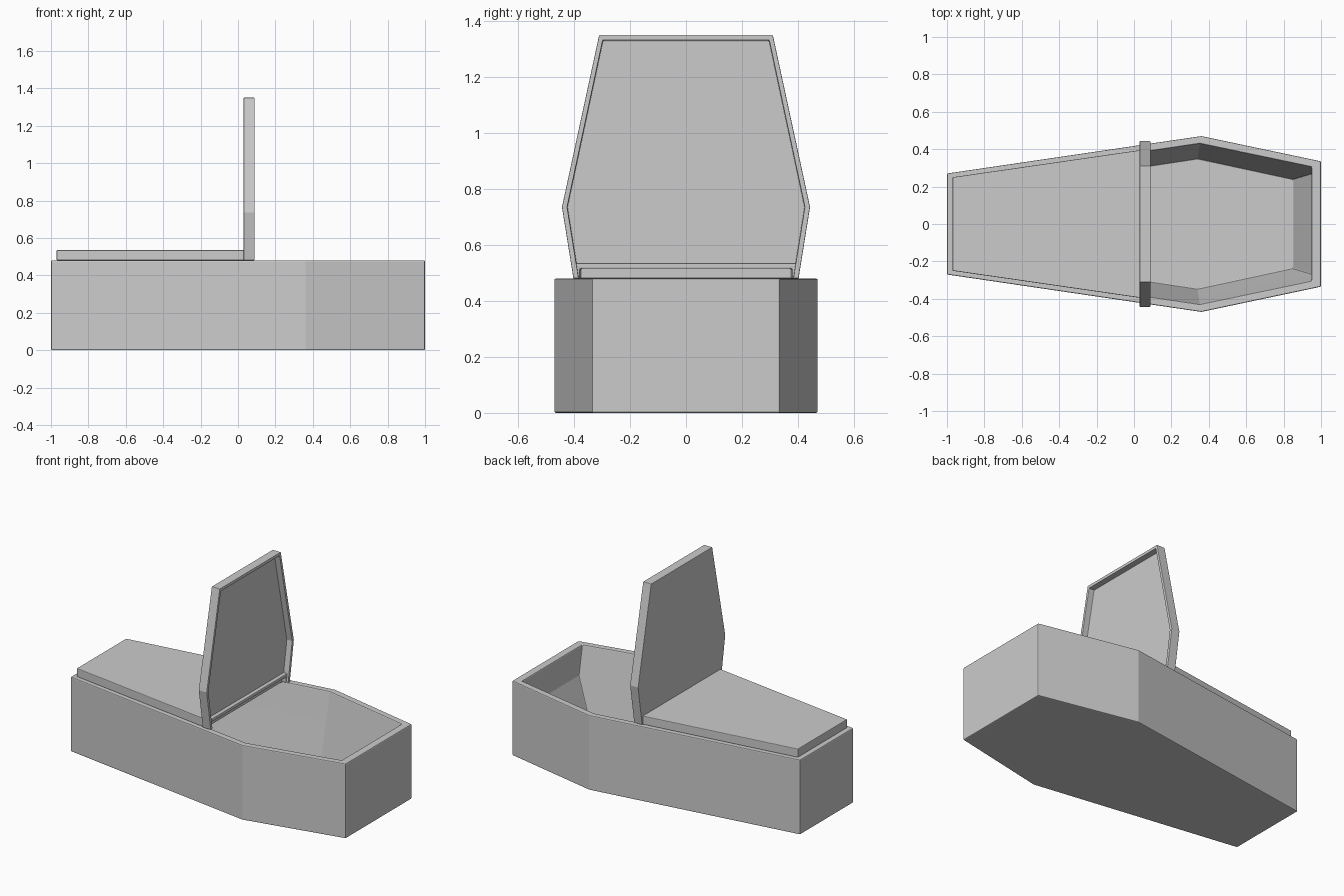
import bpy
import bmesh

if "Cube" in bpy.data.objects:
    bpy.data.objects.remove(bpy.data.objects["Cube"])


def mirrored(half):
    """Half outline (along, +y) -> full loop: -y side forwards, +y side back."""
    return [(a, -b) for a, b in half] + [(a, b) for a, b in reversed(half)]


def loft(name, rings, closed, bevel):
    """Skin a stack of rings and cap them; open rings also get an end face."""
    bm = bmesh.new()
    vs = [[bm.verts.new(p) for p in ring] for ring in rings]
    n = len(vs[0])
    for lo, hi in zip(vs, vs[1:]):
        for i in range(n if closed else n - 1):
            j = (i + 1) % n
            bm.faces.new((lo[i], lo[j], hi[j], hi[i]))
    bm.faces.new(vs[0][::-1])
    bm.faces.new(vs[-1])
    if not closed:
        bm.faces.new([r[0] for r in vs] + [r[-1] for r in reversed(vs)])
    bmesh.ops.recalc_face_normals(bm, faces=bm.faces[:])
    mesh = bpy.data.meshes.new(name)
    bm.to_mesh(mesh)
    bm.free()
    obj = bpy.data.objects.new(name, mesh)
    bpy.context.collection.objects.link(obj)
    mod = obj.modifiers.new("soft_edges", 'BEVEL')
    mod.width = bevel
    mod.segments = 2
    mod.limit_method = 'ANGLE'
    mod.angle_limit = 1.0
    return obj


def flat(half, z):
    return [(x, y, z) for x, y in mirrored(half)]


def upright(half, x):
    return [(x, y, z) for z, y in mirrored(half)]


# coffin box: outer walls, rim, then hollow with sloping sides and ends
outer = [(-1, 0.27), (0.36, 0.47), (1, 0.335)]
rim = [(-0.95, 0.237), (0.352, 0.43), (0.95, 0.305)]
middle = [(-0.95, 0.204), (0.347, 0.397), (0.95, 0.27)]
floor = [(-0.85, 0.17), (0.34, 0.35), (0.85, 0.24)]
loft("coffin_box", [flat(outer, 0), flat(outer, 0.48), flat(rim, 0.48),
                    flat(middle, 0.295), flat(floor, 0.03)], True, 0.006)

# closed lower lid: shallow shell, open underneath and at the middle end
lid_out = [(0.075, 0.401), (-0.97, 0.25)]
lid_in = [(0.075, 0.379), (-0.95, 0.231)]
loft("lower_lid", [flat(lid_out, 0.535), flat(lid_out, 0.48),
                   flat(lid_in, 0.48), flat(lid_in, 0.515)], False, 0.004)

# raised upper lid: the same shell stood on end, hollow side towards the head
up_out = [(0.48, 0.402), (0.735, 0.443), (1.35, 0.31)]
up_in = [(0.48, 0.383), (0.735, 0.424), (1.33, 0.297)]
loft("upper_lid", [upright(up_out, 0.03), upright(up_out, 0.088),
                   upright(up_in, 0.088), upright(up_in, 0.05)], False, 0.003)
